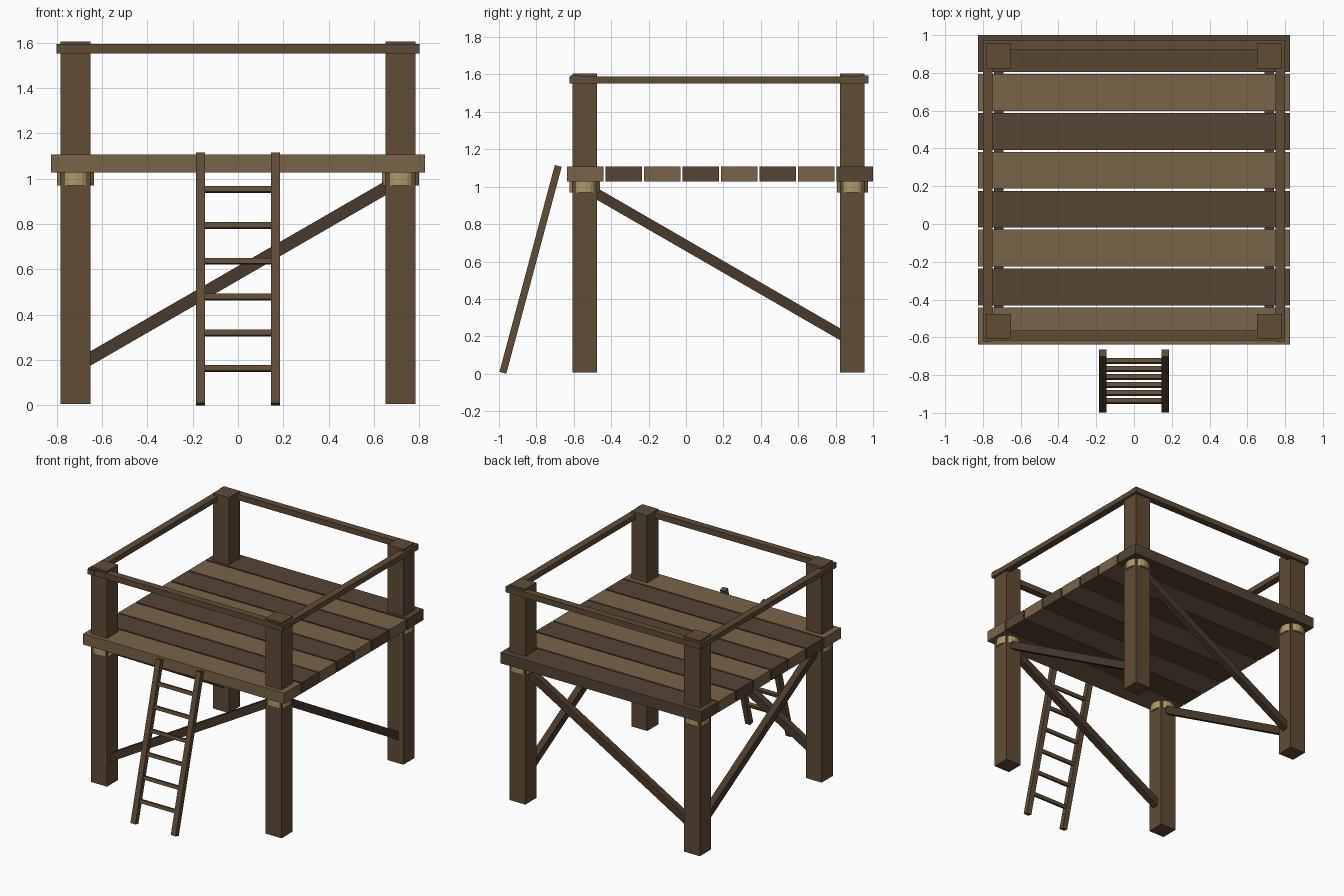
import bpy, math
from mathutils import Vector

if "Cube" in bpy.data.objects:
    bpy.data.objects.remove(bpy.data.objects["Cube"])


def material(name, rgb):
    m = bpy.data.materials.new(name)
    m.diffuse_color = (*rgb, 1)
    m.use_nodes = True
    m.node_tree.nodes["Principled BSDF"].inputs["Base Color"].default_value = m.diffuse_color
    return m


POST = material("post_wood", (0.115, 0.072, 0.037))
LIGHT = material("light_plank_wood", (0.19, 0.125, 0.066))
DARK = material("dark_plank_wood", (0.092, 0.058, 0.034))
BRACE = material("brace_wood", (0.068, 0.041, 0.024))
ROPE = material("rope", (0.42, 0.32, 0.14))


def box(name, centre, size, mat, tilt=(0, 0, 0)):
    bpy.ops.mesh.primitive_cube_add(size=1, location=centre, rotation=tilt)
    ob = bpy.context.object
    ob.name = name
    ob.scale = size
    bpy.ops.object.transform_apply(location=False, rotation=False, scale=True)
    ob.data.materials.append(mat)
    return ob


PX, YF, YB = 0.717, -0.541, 0.890      # post centres
YM = (YF + YB) / 2

# Corner posts with rope lashings under the deck
for sx, side in ((-1, "left"), (1, "right")):
    for y, end in ((YF, "front"), (YB, "back")):
        box(f"{end}_{side}_post", (sx * PX, y, 0.806), (0.131, 0.131, 1.6), POST)
        bpy.ops.mesh.primitive_cylinder_add(vertices=16, radius=0.082, depth=0.062,
                                            location=(sx * PX, y, 1.001))
        rope = bpy.context.object
        rope.name = f"{end}_{side}_lashing"
        rope.data.materials.append(ROPE)

# Deck planks, alternating tones
W, PITCH = 0.195, 0.206
for i in range(8):
    box(f"deck_plank_{i + 1}", (0, -0.637 + W / 2 + i * PITCH, 1.067),
        (1.652, W, 0.08), DARK if i % 2 else LIGHT)

# Handrails
for y, end in ((-0.591, "front"), (0.949, "back")):
    box(f"{end}_handrail", (0, y, 1.573), (1.6, 0.052, 0.042), POST)
for sx, side in ((-1, "left"), (1, "right")):
    box(f"{side}_handrail", (sx * 0.774, YM, 1.571), (0.052, 1.593, 0.038), POST)

# Diagonal braces between the posts
SLOPE = math.radians(30)
for y, end in ((YF, "front"), (YB, "back")):
    box(f"{end}_brace", (0, y, 0.583), (1.55, 0.05, 0.055), BRACE, (0, -SLOPE, 0))
for sx, side in ((-1, "left"), (1, "right")):
    box(f"{side}_brace", (sx * PX, YM, 0.586), (0.05, 1.55, 0.055), BRACE, (-SLOPE, 0, 0))

# Leaning ladder
LEAN = math.radians(15)
LY, LZ = -0.831, 0.558
for sx, side in ((-1, "left"), (1, "right")):
    box(f"ladder_{side}_rail", (sx * 0.166, LY, LZ), (0.04, 0.038, 1.145), POST, (-LEAN, 0, 0))
for i in range(6):
    z = 0.162 + i * 0.158
    box(f"ladder_rung_{i + 1}", (0, LY + (z - LZ) * math.tan(LEAN), z),
        (0.31, 0.025, 0.025), POST, (-LEAN, 0, 0))
